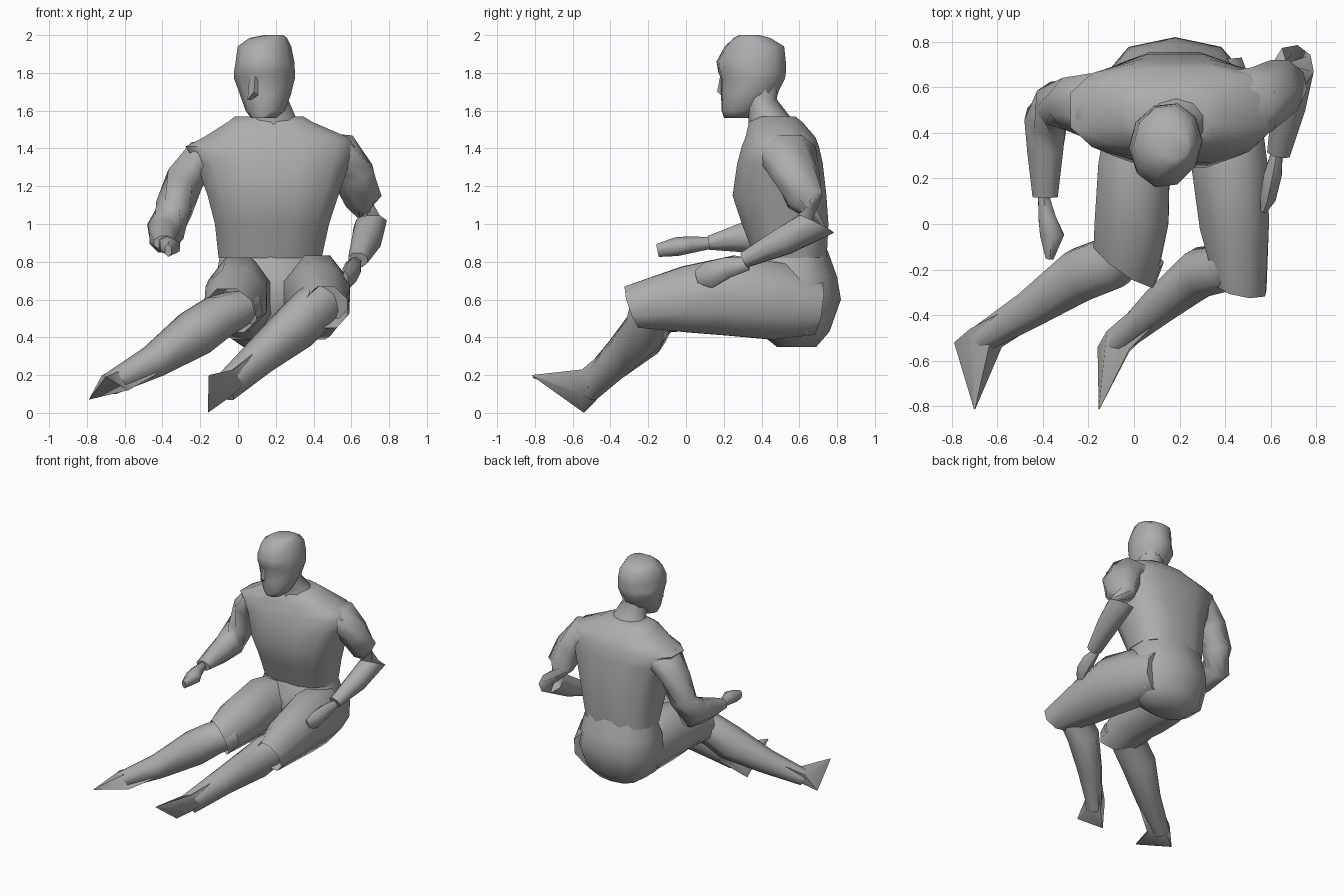
import bpy, bmesh, math
from mathutils import Vector

grey = bpy.data.materials.new("plain grey")
grey.diffuse_color = (0.42, 0.42, 0.42, 1)
Z = Vector((0, 0, 1))


def loft(name, loops, angle=60):
    """Skin a list of point loops, capped at both ends."""
    bm = bmesh.new()
    rows = [[bm.verts.new(p) for p in loop] for loop in loops]
    n = len(rows[0])
    for a, b in zip(rows, rows[1:]):
        for i in range(n):
            j = (i + 1) % n
            bm.faces.new((a[i], a[j], b[j], b[i]))
    bm.faces.new(rows[0][::-1])
    bm.faces.new(rows[-1])
    bmesh.ops.recalc_face_normals(bm, faces=bm.faces)
    me = bpy.data.meshes.new(name)
    bm.to_mesh(me)
    bm.free()
    me.materials.append(grey)
    ob = bpy.data.objects.new(name, me)
    bpy.context.collection.objects.link(ob)
    bpy.ops.object.select_all(action='DESELECT')
    ob.select_set(True)
    bpy.context.view_layer.objects.active = ob
    bpy.ops.object.shade_smooth_by_angle(angle=math.radians(angle))
    return ob


def ring(c, u, v, ru, rv, n, power=1.0):
    pts = []
    for i in range(n):
        a = 2 * math.pi * (i + 0.5) / n
        ca, sa = math.cos(a), math.sin(a)
        ca = math.copysign(abs(ca) ** power, ca)
        sa = math.copysign(abs(sa) ** power, sa)
        pts.append(Vector(c) + u * ru * ca + v * rv * sa)
    return pts


def stack(name, rows, n=12, turn=0, power=1.0):
    """Horizontal rings: z, x0, x1, y0, y1."""
    t = math.radians(turn)
    u, v = Vector((math.cos(t), math.sin(t), 0)), Vector((-math.sin(t), math.cos(t), 0))
    return loft(name, [ring(((x0 + x1) / 2, (y0 + y1) / 2, z), u, v,
                            (x1 - x0) / 2, (y1 - y0) / 2, n, power)
                       for z, x0, x1, y0, y1 in rows])


def limb(name, rows, n=8, mouth=None):
    """Rings square to a path: x, y, z, sideways radius, upright radius.
    A mouth direction tilts the last ring and hollows the end."""
    cs = [Vector(r[:3]) for r in rows]
    loops = []
    for i, r in enumerate(rows):
        t = (cs[min(i + 1, len(cs) - 1)] - cs[max(i - 1, 0)]).normalized()
        if mouth and i == len(rows) - 1:
            t = Vector(mouth).normalized()
        u = t.cross(Z).normalized()
        loops.append(ring(cs[i], u, u.cross(t), r[3], r[4], n))
    if mouth:
        c = cs[-1]
        loops.append([c + (p - c) * 0.85 - t * 0.10 for p in loops[-1]])
    return loft(name, loops)


# Shirt body, from waist to collar
stack("shirt_body", [
    (0.82, -0.11, 0.45, 0.36, 0.75),
    (1.00, -0.13, 0.49, 0.29, 0.76),
    (1.15, -0.17, 0.54, 0.24, 0.75),
    (1.32, -0.23, 0.60, 0.265, 0.73),
    (1.41, -0.29, 0.63, 0.29, 0.71),
    (1.46, -0.19, 0.59, 0.31, 0.69),
    (1.54, -0.06, 0.40, 0.33, 0.62),
    (1.57, -0.02, 0.35, 0.38, 0.58)], 12, power=0.75)

# Neck and head, turned slightly to one side
stack("neck", [
    (1.50, 0.03, 0.35, 0.33, 0.58),
    (1.57, 0.06, 0.31, 0.33, 0.55),
    (1.66, 0.08, 0.27, 0.30, 0.48),
    (1.76, 0.07, 0.27, 0.28, 0.50)], 10)
stack("head", [
    (1.56, 0.07, 0.20, 0.20, 0.33),
    (1.60, 0.04, 0.25, 0.185, 0.40),
    (1.69, 0.01, 0.28, 0.18, 0.49),
    (1.77, -0.02, 0.30, 0.18, 0.53),
    (1.80, -0.02, 0.30, 0.165, 0.535),
    (1.86, -0.01, 0.295, 0.155, 0.535),
    (1.94, 0.00, 0.28, 0.20, 0.525),
    (1.985, 0.06, 0.26, 0.25, 0.45),
    (2.00, 0.14, 0.24, 0.28, 0.39)], 10, turn=-15)
loft("nose", [[Vector(p) for p in tri] for tri in (
    [(0.06, 0.20, 1.78), (0.12, 0.20, 1.78), (0.09, 0.18, 1.78)],
    [(0.05, 0.21, 1.66), (0.13, 0.21, 1.66), (0.085, 0.165, 1.70)])])

# Hips
stack("hips", [
    (0.35, 0.02, 0.34, 0.48, 0.69),
    (0.43, -0.10, 0.45, 0.38, 0.76),
    (0.60, -0.14, 0.50, 0.30, 0.82),
    (0.72, -0.13, 0.48, 0.31, 0.80),
    (0.86, -0.10, 0.44, 0.38, 0.75)], 10, power=0.85)

# Trouser thighs, open at the knee
limb("left_thigh", [
    (0.08, 0.68, 0.56, 0.14, 0.15),
    (0.04, 0.48, 0.59, 0.17, 0.22),
    (0.00, 0.25, 0.62, 0.17, 0.22),
    (-0.01, 0.02, 0.60, 0.175, 0.18),
    (-0.04, -0.18, 0.54, 0.17, 0.13)], mouth=(-0.55, -0.8, -0.3))
limb("right_thigh", [
    (0.34, 0.69, 0.56, 0.15, 0.16),
    (0.39, 0.48, 0.59, 0.18, 0.22),
    (0.42, 0.25, 0.62, 0.18, 0.23),
    (0.44, 0.00, 0.60, 0.165, 0.19),
    (0.47, -0.28, 0.56, 0.12, 0.125)], mouth=(-0.2, -0.95, -0.33))

# Lower legs
limb("left_shin", [
    (0.02, -0.06, 0.56, 0.11, 0.10),
    (-0.10, -0.17, 0.51, 0.125, 0.12),
    (-0.23, -0.22, 0.42, 0.125, 0.13),
    (-0.45, -0.37, 0.27, 0.09, 0.09),
    (-0.68, -0.51, 0.15, 0.065, 0.06)])
limb("right_shin", [
    (0.47, -0.10, 0.60, 0.10, 0.12),
    (0.40, -0.19, 0.55, 0.11, 0.13),
    (0.30, -0.21, 0.45, 0.115, 0.13),
    (0.12, -0.35, 0.30, 0.09, 0.10),
    (-0.07, -0.52, 0.13, 0.055, 0.08)])


# Pointed feet: ankle, heel section, then taper to a toe
def foot(name, heel, toe, ankle):
    pts, tip, a = [Vector(p) for p in heel], Vector(toe), Vector(ankle)
    mid = sum(pts, Vector()) / len(pts)
    loft(name, [[a + (p - mid) * 0.9 for p in pts], pts,
                [tip + (p - tip) * 0.03 for p in pts]])


foot("left_foot", [(-0.79, -0.52, 0.07), (-0.58, -0.54, 0.12),
                   (-0.63, -0.51, 0.22), (-0.72, -0.46, 0.20)],
     (-0.70, -0.82, 0.19), (-0.52, -0.415, 0.235))
foot("right_foot", [(-0.16, -0.54, 0.00), (-0.02, -0.56, 0.10),
                    (-0.02, -0.55, 0.23), (-0.12, -0.47, 0.18)],
     (-0.155, -0.82, 0.20), (0.06, -0.40, 0.25))

# Sleeves, bent at the elbow
limb("left_sleeve", [
    (0.00, 0.50, 1.37, 0.17, 0.10),
    (-0.20, 0.52, 1.34, 0.15, 0.11),
    (-0.28, 0.53, 1.24, 0.12, 0.11),
    (-0.34, 0.52, 1.08, 0.11, 0.10),
    (-0.385, 0.46, 0.96, 0.10, 0.12),
    (-0.39, 0.32, 0.93, 0.085, 0.09),
    (-0.39, 0.12, 0.90, 0.06, 0.04)])
limb("right_sleeve", [
    (0.35, 0.50, 1.40, 0.17, 0.10),
    (0.54, 0.54, 1.37, 0.16, 0.12),
    (0.61, 0.58, 1.26, 0.14, 0.11),
    (0.66, 0.63, 1.13, 0.11, 0.10),
    (0.70, 0.69, 1.00, 0.09, 0.11),
    (0.68, 0.52, 0.91, 0.08, 0.08),
    (0.635, 0.31, 0.81, 0.055, 0.045)])

# Hands: flat tapering mitts
limb("left_hand", [
    (-0.40, 0.14, 0.90, 0.025, 0.03),
    (-0.38, 0.02, 0.89, 0.045, 0.045),
    (-0.36, -0.05, 0.88, 0.06, 0.05),
    (-0.37, -0.15, 0.86, 0.02, 0.035)], 6)
limb("right_hand", [
    (0.63, 0.33, 0.79, 0.025, 0.035),
    (0.61, 0.22, 0.77, 0.045, 0.055),
    (0.59, 0.12, 0.73, 0.04, 0.07),
    (0.57, 0.06, 0.71, 0.015, 0.045)], 6)
